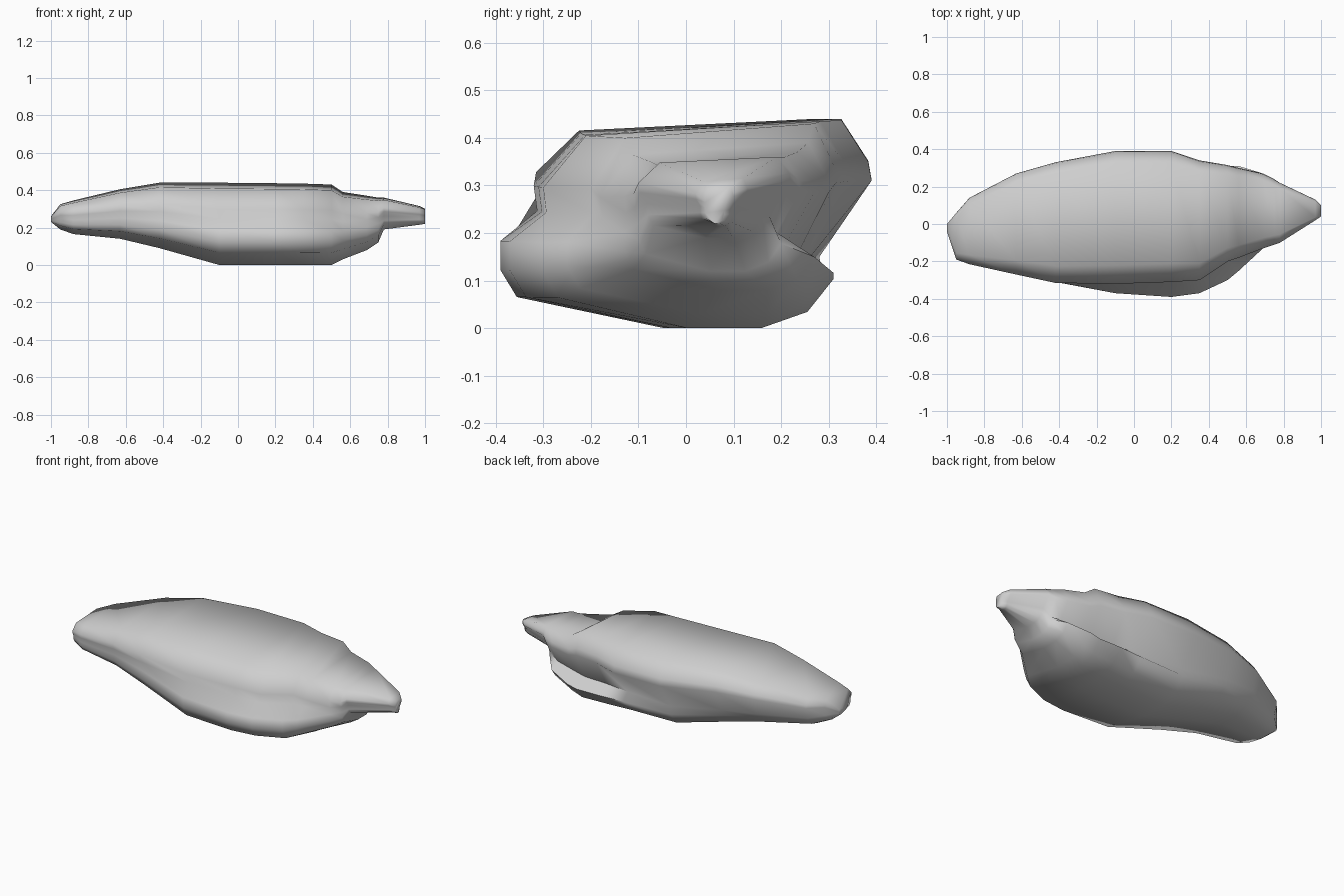
import bpy
import bmesh
import math

default_cube = bpy.data.objects.get("Cube")
if default_cube:
    bpy.data.objects.remove(default_cube, do_unlink=True)

# One stone colour
stone = bpy.data.materials.new("light_grey_stone")
stone.use_nodes = True
stone_colour = (0.62, 0.62, 0.62, 1)
stone.diffuse_color = stone_colour
shader = stone.node_tree.nodes["Principled BSDF"]
shader.inputs["Base Color"].default_value = stone_colour
shader.inputs["Roughness"].default_value = 0.9


def section(bm, station):
    """One ring of the stone: an upper slab over a lobe that leans forward."""
    x, bottom, top, slab_front, lobe_front, lobe_back, groove, slab_back = station
    slab_width = slab_back - slab_front
    lobe_width = lobe_back - lobe_front
    # Depth, then height as a share of the section's full height
    outline = [
        (slab_front + 0.14 * slab_width, 0.93),   # top front corner
        (slab_front, 0.68),                       # slab front
        (slab_front + 0.01 * slab_width, 0.56),   # waist
        (lobe_front, 0.42),                       # lobe front, upper
        (lobe_front, 0.28),                       # lobe front, lower
        (lobe_front + 0.05 * lobe_width, 0.15),   # lobe front corner
        (lobe_front + 0.5 * lobe_width, 0),       # underside front
        (lobe_back - 0.25 * lobe_width, 0),       # underside back
        (lobe_back - 0.09 * lobe_width, 0.08),    # lobe back corner
        (lobe_back, 0.24),                        # back lip
        (groove, 0.34),                           # back groove
        (slab_back, 0.71),                        # slab back, lower
        (slab_back - 0.01 * slab_width, 0.8),     # slab back, upper
        (slab_back - 0.09 * slab_width, 1),       # top back corner
    ]
    height = top - bottom
    return [bm.verts.new((x, y, bottom + share * height)) for y, share in outline]


# x, bottom, top, slab front, lobe front, lobe back, groove, slab back
stations = [
    (-1, .23, .26, -.04, -.04, 0, 0, 0),
    (-.95, .19, .325, -.19, -.18, .05, .05, .06),
    (-.88, .165, .345, -.215, -.21, .11, .12, .14),
    (-.63, .14, .405, -.27, -.26, .22, .24, .27),
    (-.42, .09, .44, -.315, -.31, .26, .27, .33),
    (-.1, 0, .44, -.32, -.37, .29, .28, .39),
    (.2, 0, .437, -.31, -.39, .3, .26, .39),
    (.35, 0, .435, -.3, -.37, .31, .24, .34),
    (.5, 0, .43, -.2, -.3, .31, .23, .315),
    (.56, .03, .39, -.18, -.25, .31, .22, .3),
    (.69, .08, .37, -.13, -.13, .27, .21, .27),
    (.75, .12, .36, -.11, -.1, .2, .19, .24),
    (.78, .19, .36, -.1, -.08, .16, .17, .22),
    (.97, .215, .315, .02, .03, .1, .1, .13),
    (1, .22, .3, .04, .04, .08, .08, .1),
]

# Skin the whole stone along x
bm = bmesh.new()
rings = [section(bm, s) for s in stations]
for first, second in zip(rings, rings[1:]):
    for i in range(len(first)):
        bm.faces.new((first[i - 1], first[i], second[i], second[i - 1]))
bm.faces.new(rings[0])
bm.faces.new(rings[-1])
bmesh.ops.remove_doubles(bm, verts=bm.verts, dist=0.002)
bmesh.ops.recalc_face_normals(bm, faces=bm.faces)

mesh = bpy.data.meshes.new("stone_body")
bm.to_mesh(mesh)
bm.free()
mesh.materials.append(stone)
body = bpy.data.objects.new("stone_body", mesh)
bpy.context.collection.objects.link(body)

# Soft shading with only the hard corners kept
bpy.ops.object.select_all(action="DESELECT")
body.select_set(True)
bpy.context.view_layer.objects.active = body
bpy.ops.object.shade_smooth_by_angle(angle=math.radians(75))
